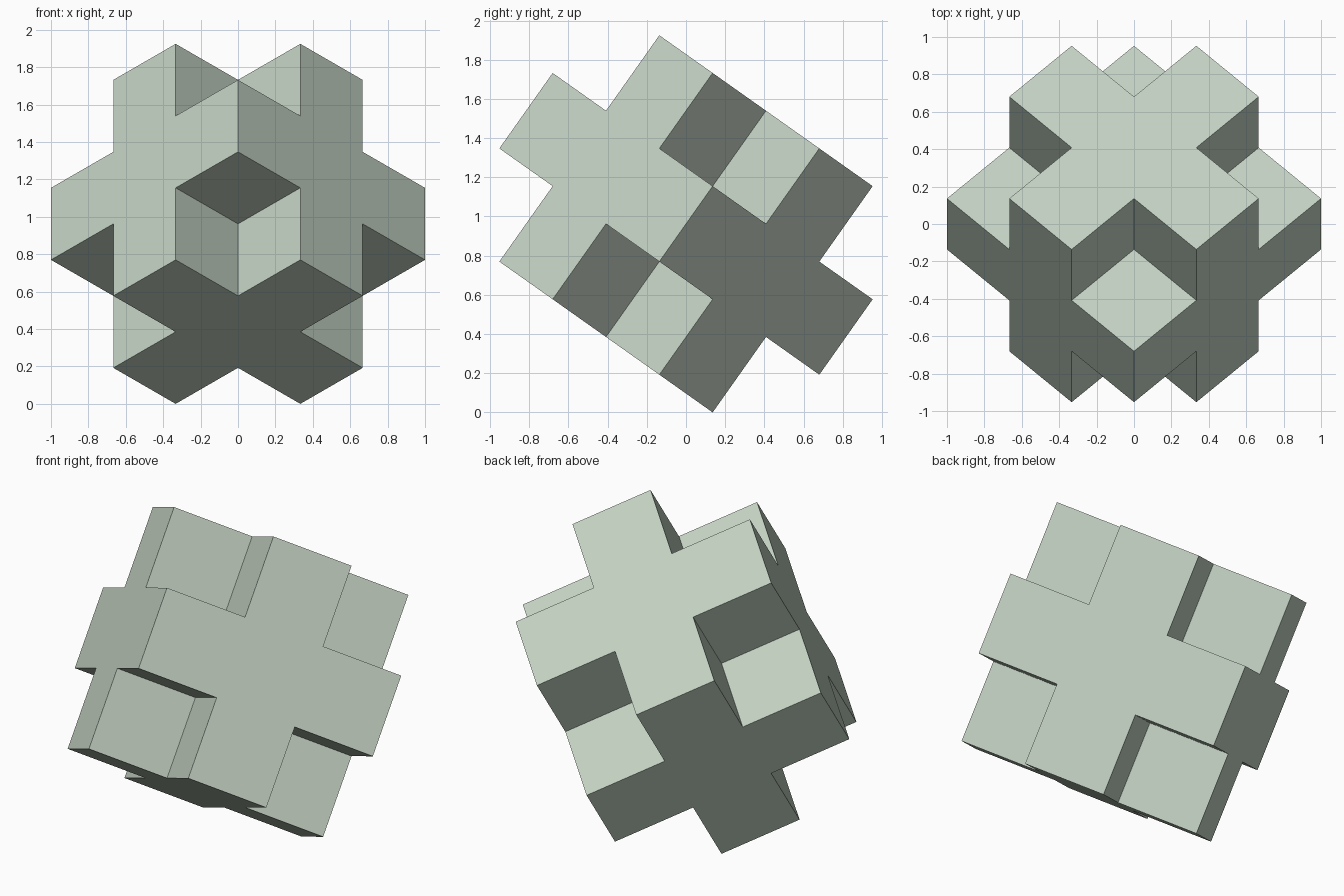
import bpy, bmesh, itertools, math
from mathutils import Matrix, Vector

if "Cube" in bpy.data.objects:
    bpy.data.objects.remove(bpy.data.objects["Cube"])

CELL = math.sqrt(2) / 3          # edge of one of the 3 x 3 x 3 cells
HEIGHT = 2.5 * CELL * math.sqrt(2 / 3)

# material
green = bpy.data.materials.new("pale_sage_green")
green.diffuse_color = (0.546, 0.638, 0.539, 1)
green.use_nodes = True
green.node_tree.nodes["Principled BSDF"].inputs["Base Color"].default_value = green.diffuse_color

# cells of the cube, leaving out the eight corners
cells = {c for c in itertools.product((-1, 0, 1), repeat=3) if 0 in c}

# skin: one quad wherever a cell borders on empty space
bm = bmesh.new()
for c in cells:
    for axis, sign in itertools.product(range(3), (-1, 1)):
        n = Vector((0, 0, 0))
        n[axis] = sign
        centre = Vector(c)
        if tuple(int(v) for v in centre + n) in cells:
            continue
        u = Vector((0, 0, 0))
        u[(axis + 1) % 3] = 0.5
        v = n.cross(u)
        mid = centre + n * 0.5
        bm.faces.new([bm.verts.new(mid + a * u + b * v)
                      for a, b in ((-1, -1), (1, -1), (1, 1), (-1, 1))])
bmesh.ops.remove_doubles(bm, verts=bm.verts, dist=0.001)
bmesh.ops.dissolve_limit(bm, angle_limit=0.01, verts=bm.verts, edges=bm.edges)

# tilt so that one body diagonal points to the front
s2, s3, s6 = math.sqrt(1 / 2), math.sqrt(1 / 3), math.sqrt(1 / 6)
tilt = Matrix(((s2, -s2, 0), (s3, s3, s3), (-s6, -s6, 2 * s6)))
if tilt.determinant() < 0:
    bmesh.ops.reverse_faces(bm, faces=bm.faces)
for vert in bm.verts:
    vert.co = tilt @ (vert.co * CELL) + Vector((0, 0, HEIGHT))
bmesh.ops.recalc_face_normals(bm, faces=bm.faces)

mesh = bpy.data.meshes.new("notched_cube")
bm.to_mesh(mesh)
bm.free()
mesh.materials.append(green)
bpy.context.collection.objects.link(bpy.data.objects.new("notched_cube", mesh))
